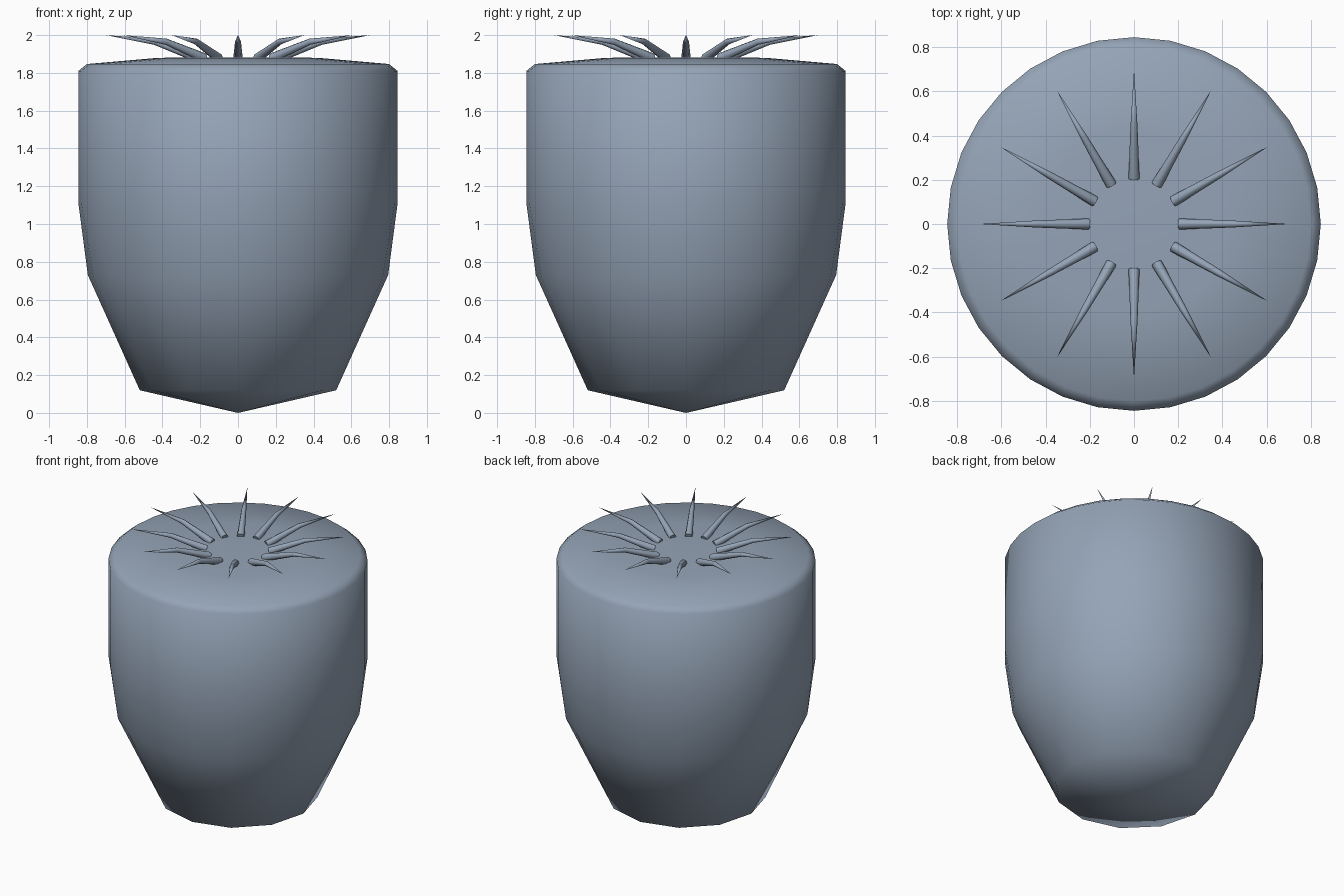
import bpy, bmesh, math
from mathutils import Vector

if "Cube" in bpy.data.objects:
    bpy.data.objects.remove(bpy.data.objects["Cube"])

mat = bpy.data.materials.new("slate blue grey")
mat.diffuse_color = (0.30, 0.37, 0.47, 1)
mat.use_nodes = True
mat.node_tree.nodes["Principled BSDF"].inputs["Base Color"].default_value = mat.diffuse_color


def finish(bm, name):
    bmesh.ops.recalc_face_normals(bm, faces=bm.faces)
    for f in bm.faces:
        f.smooth = True
    me = bpy.data.meshes.new(name)
    bm.to_mesh(me)
    bm.free()
    me.materials.append(mat)
    ob = bpy.data.objects.new(name, me)
    bpy.context.collection.objects.link(ob)
    return ob


def ring(bm, r, z, n):
    return [bm.verts.new((r * math.cos(2 * math.pi * i / n),
                          r * math.sin(2 * math.pi * i / n), z)) for i in range(n)]


def stitch(bm, a, b):
    # join two rings, which may have different numbers of sides
    na, nb = len(a), len(b)
    if na == nb:
        for i in range(na):
            j = (i + 1) % na
            bm.faces.new((a[i], a[j], b[j], b[i]))
        return
    i = j = 0
    while i < na or j < nb:
        if j >= nb or (i < na and (i + 0.5) / na <= (j + 0.5) / nb):
            bm.faces.new((a[i % na], a[(i + 1) % na], b[j % nb]))
            i += 1
        else:
            bm.faces.new((a[i % na], b[(j + 1) % nb], b[j % nb]))
            j += 1


def cap(bm, loop, z):
    tip = bm.verts.new((0, 0, z))
    for i in range(len(loop)):
        bm.faces.new((loop[i], loop[(i + 1) % len(loop)], tip))


# body: tapering, coarser towards the bottom point
bm = bmesh.new()
profile = [(0.52, 0.12, 12), (0.795, 0.73, 24), (0.845, 1.11, 32),
           (0.845, 1.81, 32), (0.80, 1.847, 32), (0.42, 1.88, 32)]
rings = [ring(bm, *p) for p in profile]
for lo, hi in zip(rings, rings[1:]):
    stitch(bm, lo, hi)
cap(bm, rings[0], 0.0)
cap(bm, rings[-1], 1.882)
finish(bm, "body")

# spikes: twelve bent, pointed sepals around the top
SIDES = 8
path = [(0.205, 1.878, 0.025), (0.44, 1.965, 0.016)]
for k in range(12):
    ang = k * math.pi / 6
    out = Vector((math.cos(ang), math.sin(ang), 0))
    side = Vector((-math.sin(ang), math.cos(ang), 0))
    up = Vector((0, 0, 1))
    bm = bmesh.new()
    loops = []
    for r, z, w in path:
        loops.append([bm.verts.new(out * (r - 0.3 * w * math.sin(t)) + up * (z + w * math.sin(t))
                                   + side * w * math.cos(t))
                      for t in [2 * math.pi * i / SIDES for i in range(SIDES)]])
    stitch(bm, loops[0], loops[1])
    tip = bm.verts.new(out * 0.70 + up * 2.0)
    for i in range(SIDES):
        bm.faces.new((loops[1][i], loops[1][(i + 1) % SIDES], tip))
    bm.faces.new(loops[0])
    ob = finish(bm, f"spike_{k + 1}")
    bpy.ops.object.select_all(action='DESELECT')
    ob.select_set(True)
    bpy.context.view_layer.objects.active = ob
    bpy.ops.object.shade_smooth_by_angle(angle=math.radians(50))
